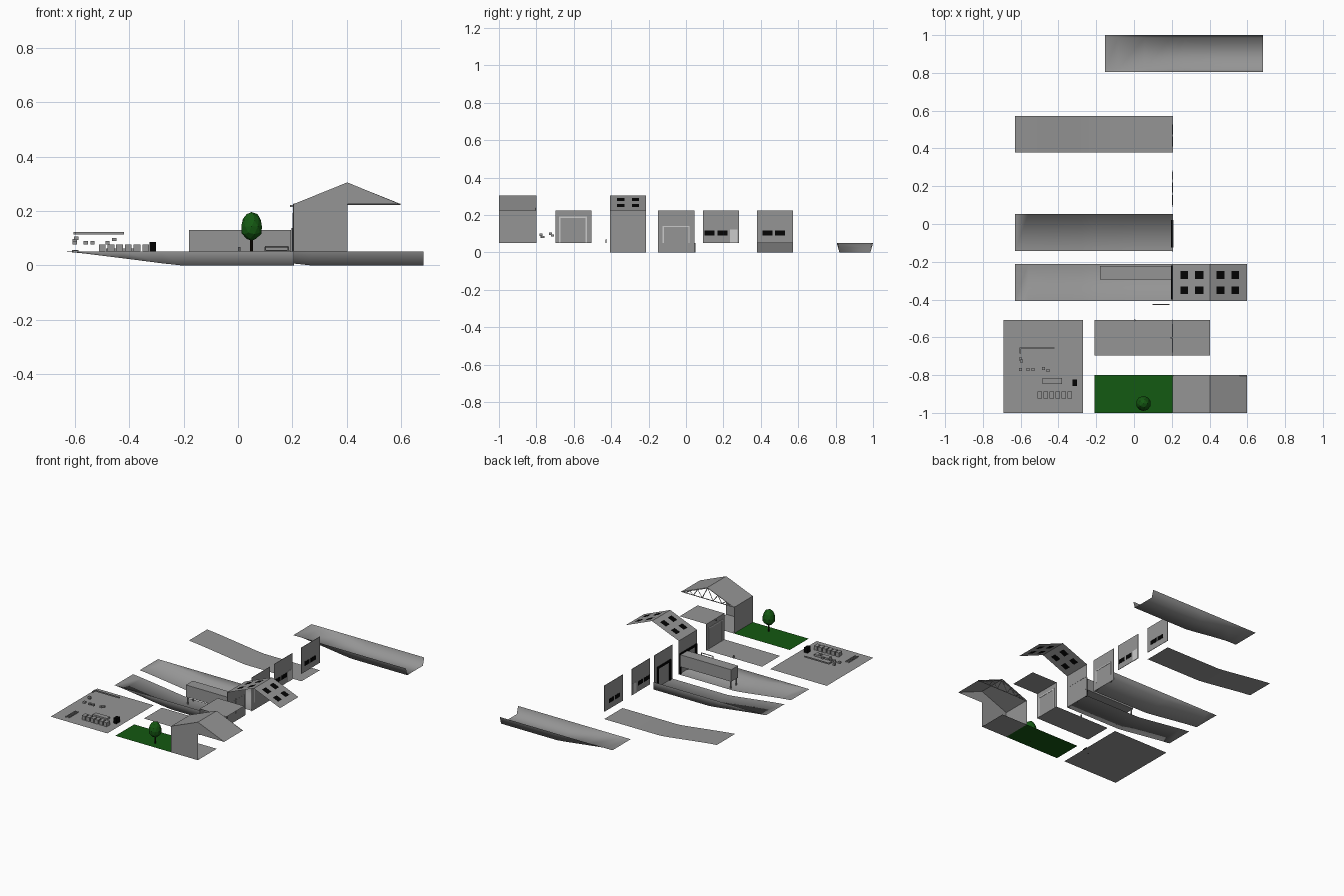
import bpy, bmesh, math
from mathutils import Vector

if "Cube" in bpy.data.objects:
    bpy.data.objects.remove(bpy.data.objects["Cube"])


def material(name, rgb):
    m = bpy.data.materials.new(name)
    m.diffuse_color = (*rgb, 1)
    m.use_nodes = True
    m.node_tree.nodes["Principled BSDF"].inputs["Base Color"].default_value = m.diffuse_color
    return m


GREY = material("grey", (0.3, 0.3, 0.3))
LIGHT = material("light_grey", (0.62, 0.62, 0.62))
GREEN = material("green", (0.007, 0.1, 0.006))
BLACK = material("black", (0.001, 0.001, 0.001))
BROWN = material("bark", (0.01, 0.006, 0.003))


def finish(name, bm, mat=None, smooth=False):
    mesh = bpy.data.meshes.new(name)
    bm.to_mesh(mesh)
    bm.free()
    ob = bpy.data.objects.new(name, mesh)
    bpy.context.collection.objects.link(ob)
    mesh.materials.append(mat or GREY)
    for p in mesh.polygons:
        p.use_smooth = smooth
    return ob


def poly(name, pts, mat=None):
    bm = bmesh.new()
    bm.faces.new([bm.verts.new(p) for p in pts])
    return finish(name, bm, mat)


def flat(name, x0, x1, y0, y1, z, mat=None):
    return poly(name, [(x0, y0, z), (x1, y0, z), (x1, y1, z), (x0, y1, z)], mat)


def box(name, x0, x1, y0, y1, z0, z1, mat=None):
    bm = bmesh.new()
    bmesh.ops.create_cube(bm, size=1)
    for v in bm.verts:
        v.co = ((x0 + x1) / 2 + v.co.x * (x1 - x0), (y0 + y1) / 2 + v.co.y * (y1 - y0),
                (z0 + z1) / 2 + v.co.z * (z1 - z0))
    return finish(name, bm, mat)


def rod(name, a, b, r, mat=None, sides=6):
    a, b = Vector(a), Vector(b)
    bm = bmesh.new()
    bmesh.ops.create_cone(bm, cap_ends=True, segments=sides, radius1=r, radius2=r, depth=(b - a).length)
    rot = (b - a).to_track_quat('Z', 'Y')
    for v in bm.verts:
        v.co = rot @ v.co + (a + b) / 2
    return finish(name, bm, mat)


BOTH = [(-.097, 0), (-.083, 1), (.083, 1), (.097, 0)]
BACK = [(-.097, 1), (.097, 1), (.097, 0)]
FRONT = [(-.097, 0), (-.097, 1), (.097, 1)]
NONE = [(-.097, 1), (.097, 1)]


def ramp(name, x0, yc, cross):
    """Strip falling from z 0.05 to 0, then level; the cross-section may have side walls."""
    path = [(0, .05), (.07, .043), (.21, .0255), (.35, .0075), (.42, 0), (.63, 0), (.836, 0)]
    bm = bmesh.new()
    rows = [[bm.verts.new((x0 + dx, yc + y, .05 - (.05 - z) * d)) for y, d in cross] for dx, z in path]
    for a, b in zip(rows, rows[1:]):
        for i in range(len(a) - 1):
            bm.faces.new((a[i], b[i], b[i + 1], a[i + 1]))
    bmesh.ops.remove_doubles(bm, verts=bm.verts, dist=.0001)
    return finish(name, bm, None, True)


def facade(name, yc, z0=.05):
    return box(name, .203, .206, yc - .097, yc + .097, z0, .225)


def door_frame(name, x0, x1, y0, y1, top, mat=None, w=.01, z0=.05):
    box(name + "_left", x0, x1, y0, y0 + w, z0, top, mat)
    box(name + "_right", x0, x1, y1 - w, y1, z0, top, mat)
    box(name + "_head", x0, x1, y0, y1, top - w, top, mat)


# ramps
ramp("trough_back", -.154, .903, BOTH)
ramp("strip_back", -.63, .476, NONE)
ramp("trough_middle", -.63, -.045, BACK)
ramp("strip_front", -.63, -.31, FRONT)

# window facades
for name, yc, starts in (("facade_rear", .476, (.41, .475)), ("facade_shop", .187, (.1, .168))):
    facade(name, yc)
    for y in starts:
        box(name + "_window", .202, .2075, y, y + .053, .09, .118, BLACK)
box("shop_door", .202, .2075, .235, .275, .05, .122, LIGHT)

# facades with large doors
facade("facade_middle", -.052, 0)
door_frame("middle_door_outside", .197, .203, -.125, .02, .137, BLACK, .014, 0)
door_frame("middle_door_inside", .206, .208, -.125, .02, .142, LIGHT, .007)
facade("facade_house", -.31, 0)
door_frame("house_door_outside", .196, .203, -.4, -.22, .137, BLACK, .014, 0)
box("house_door_post_outside", .197, .203, -.318, -.304, 0, .137, BLACK)
door_frame("house_door_inside", .206, .207, -.4, -.22, .142, None, .004)
box("house_door_post", .206, .207, -.319, -.315, .05, .15)


# gable roofs
def roof(name, y0, y1):
    for side, x in (("left", .204), ("right", .597)):
        poly(name + "_" + side, [(x, y0, .225), (.402, y0, .305), (.402, y1, .305), (x, y1, .225)])


roof("house_roof", -.407, -.213)
for side in (-1, 1):
    for a, b in ((.035, .078), (.115, .155)):
        for yc in (-.35, -.27):
            for lift in (.3065, .3035):  # upper and lower pane
                x0, x1 = .402 + side * a, .402 + side * b
                z0, z1 = lift - .406 * a, lift - .406 * b
                poly("roof_window", [(x0, yc - .02, z0), (x1, yc - .02, z1),
                                     (x1, yc + .02, z1), (x0, yc + .02, z0)], BLACK)

# long container and a rail in front
box("container", -.18, .195, -.295, -.222, .05, .13)
box("container_leg", -.175, -.168, -.235, -.228, 0, .05)
box("container_leg", -.175, -.168, -.29, -.283, 0, .05)
rod("rail_top", (.1, -.427, .068), (.185, -.427, .068), .003)
rod("rail_low", (.1, -.427, .054), (.19, -.427, .054), .002)
for x in (.1, .185):
    rod("rail_post", (x, -.427, .05), (x, -.427, .068), .003)

# flat roofed bay
flat("bay_ground", -.21, .204, -.697, -.507, .05)
facade("bay_facade", -.602)
flat("bay_roof", .204, .402, -.697, -.507, .225)
door_frame("bay_frame_inside", .206, .208, -.68, -.53, .193, LIGHT, .008)
door_frame("bay_frame_outside", .201, .203, -.68, -.53, .193, LIGHT, .008)
box("bay_lamp", .192, .203, -.605, -.598, .215, .222)
rod("bay_post", (.004, -.51, .05), (.004, -.51, .068), .005)

# front house with open truss
flat("lawn", -.21, .204, -1, -.8, .05, GREEN)
flat("house_floor", .204, .402, -1, -.8, .05)
poly("front_wall", [(.204, -1, .05), (.402, -1, .05), (.402, -1, .225), (.597, -1, .225),
                    (.402, -1, .305), (.204, -1, .225)])
poly("side_wall", [(.204, -1, .05), (.204, -.8, .05), (.204, -.8, .225), (.204, -1, .225)])
roof("front_roof", -1, -.8)
y = -.804
rod("truss_chord", (.205, y, .225), (.597, y, .225), .003, None, 4)
for side in (-1, 1):
    rod("truss_rafter", (.402 + side * .192, y, .224), (.402, y, .301), .003, None, 4)
    zig = [(0, .302), (.04, .225), (.075, .271), (.105, .225), (.135, .246), (.16, .225)]
    for (a, za), (b, zb) in zip(zig, zig[1:]):
        rod("truss_web", (.402 + side * a, y, za), (.402 + side * b, y, zb), .0025, None, 4)

# tree
rod("tree_trunk", (.05, -.95, .05), (.05, -.95, .13), .005, BROWN, 8)
bm = bmesh.new()
bmesh.ops.create_icosphere(bm, subdivisions=2, radius=1)
for v in bm.verts:
    k = 1 + .06 * math.sin(v.co.z * 9)
    v.co = (.05 + v.co.x * .04 * k, -.95 + v.co.y * .04 * k, .143 + v.co.z * .053)
finish("tree_crown", bm, GREEN)

# base plate with small parts
flat("base_plate", -.69, -.27, -1, -.507, .05)
box("long_bar", -.605, -.42, -.66, -.653, .114, .122)
box("bar_end", -.605, -.598, -.685, -.66, .114, .122)
for x, yy, z in ((-.6, -.715, .09), (-.595, -.725, .1), (-.455, -.775, .095), (-.6, -.77, .083),
                 (-.56, -.77, .083), (-.535, -.77, .083), (-.48, -.765, .083)):
    box("small_part", x - .008, x + .008, yy - .008, yy + .008, z - .006, z + .006)
box("tray", -.485, -.38, -.848, -.815, .05, .062)
box("dark_block", -.325, -.302, -.857, -.822, .05, .085, BLACK)
for i in range(6):
    x = -.512 + i * .032
    box("small_crate", x, x + .025, -.925, -.888, .05, .077)
for x in (-.61, -.59):
    box("ladder_side", x, x + .004, -.955, -.855, .05, .057)
for i in range(9):
    yy = -.95 + i * .0115
    box("ladder_rung", -.607, -.589, yy, yy + .003, .052, .056)
